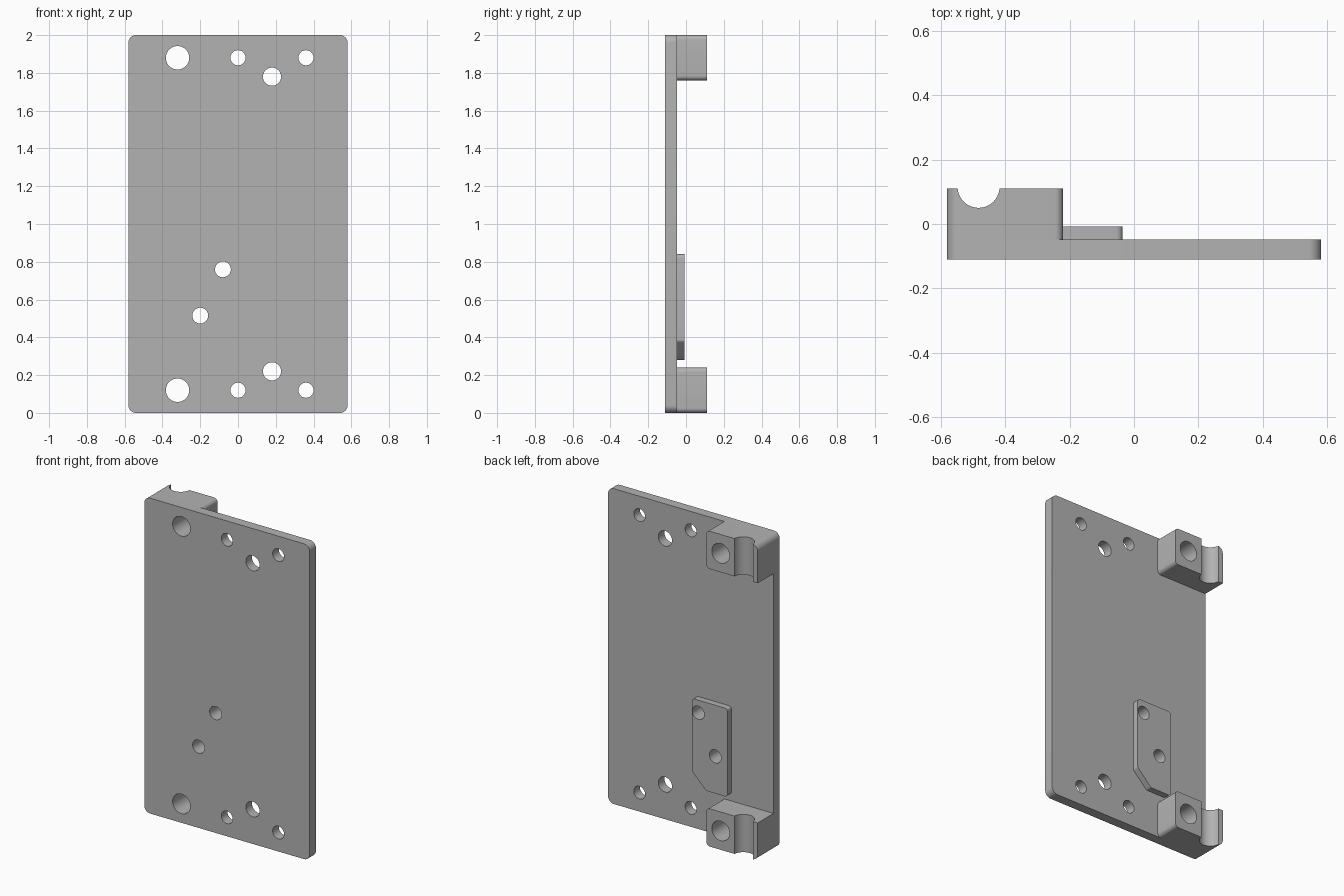
import bpy, bmesh, math
from mathutils import Vector

if "Cube" in bpy.data.objects:
    bpy.data.objects.remove(bpy.data.objects["Cube"])

grey = bpy.data.materials.new("plain grey")
grey.diffuse_color = (0.45, 0.45, 0.45, 1)
grey.use_nodes = True
grey.node_tree.nodes["Principled BSDF"].inputs["Base Color"].default_value = grey.diffuse_color


def rounded(corners, steps=8):
    """Outline from (x, z, radius) corners, each filleted by its radius."""
    out = []
    n = len(corners)
    for i, (x, z, r) in enumerate(corners):
        p = Vector((x, z))
        if r == 0:
            out.append(p)
            continue
        a = (Vector(corners[i - 1][:2]) - p).normalized()
        b = (Vector(corners[(i + 1) % n][:2]) - p).normalized()
        half = a.angle(b) / 2
        c = p + (a + b).normalized() * r / math.sin(half)
        start = p + a * r / math.tan(half) - c
        end = p + b * r / math.tan(half) - c
        sweep = math.atan2(start.x * end.y - start.y * end.x, start.dot(end))
        for k in range(steps + 1):
            t = sweep * k / steps
            out.append(c + Vector((start.x * math.cos(t) - start.y * math.sin(t),
                                   start.x * math.sin(t) + start.y * math.cos(t))))
    return out


def circle(x, z, r, n=40):
    return [Vector((x + r * math.cos(2 * math.pi * k / n),
                    z + r * math.sin(2 * math.pi * k / n))) for k in range(n)]


def extrude(name, outline, lo, hi, along_z=False):
    """Solid from an outline: XZ outline along y, or XY outline along z."""
    bm = bmesh.new()
    place = (lambda p, h: (p.x, p.y, h)) if along_z else (lambda p, h: (p.x, h, p.y))
    face = bm.faces.new([bm.verts.new(place(p, lo)) for p in outline])
    ext = bmesh.ops.extrude_face_region(bm, geom=[face])
    move = (0, 0, hi - lo) if along_z else (0, hi - lo, 0)
    bmesh.ops.translate(bm, vec=move,
                        verts=[v for v in ext["geom"] if isinstance(v, bmesh.types.BMVert)])
    bmesh.ops.recalc_face_normals(bm, faces=bm.faces)
    me = bpy.data.meshes.new(name)
    bm.to_mesh(me)
    bm.free()
    me.materials.append(grey)
    ob = bpy.data.objects.new(name, me)
    bpy.context.collection.objects.link(ob)
    return ob


def finish(ob, cutters):
    """Cut the holes, remove the cutters and smooth the round walls."""
    bpy.ops.object.select_all(action='DESELECT')
    bpy.context.view_layer.objects.active = ob
    ob.select_set(True)
    for c in cutters:
        c.hide_render = True
        mod = ob.modifiers.new("cut", 'BOOLEAN')
        mod.operation, mod.solver, mod.object = 'DIFFERENCE', 'EXACT', c
        bpy.ops.object.modifier_apply(modifier=mod.name)
        bpy.data.objects.remove(c)
    bpy.ops.object.shade_smooth_by_angle(angle=math.radians(30))


def hole(x, z, r):
    return extrude("hole_cutter", circle(x, z, r), -0.3, 0.3)


W, BACK = 0.58, -0.048
PAD_HOLES = [(-0.08, 0.76, 0.042), (-0.20, 0.515, 0.042)]
END_HOLES = [(-0.32, 0.12, 0.062), (0, 0.12, 0.04), (0.36, 0.12, 0.04), (0.18, 0.22, 0.048)]

# Back plate with mirrored holes at both ends
plate = extrude("plate", rounded([(-W, 0, 0.04), (W, 0, 0.04), (W, 2, 0.04), (-W, 2, 0.04)]),
                -0.11, BACK)
finish(plate, [hole(*h) for h in PAD_HOLES + END_HOLES]
       + [hole(x, 2 - z, r) for x, z, r in END_HOLES])

# Rod clamp blocks, bottom and top, with a bolt hole and a half-round groove
for name, flip in (("lower_block", False), ("upper_block", True)):
    mz = (lambda z: 2 - z) if flip else (lambda z: z)
    corners = [(-W, 0, 0.04), (-0.22, 0, 0.025), (-0.22, 0.24, 0.025), (-W, 0.24, 0)]
    block = extrude(name, rounded([(x, mz(z), r) for x, z, r in corners]), BACK, 0.11)
    groove = extrude("groove_cutter", circle(-0.482, 0.115, 0.065),
                     mz(0.12) - 0.3, mz(0.12) + 0.3, along_z=True)
    finish(block, [hole(-0.32, mz(0.12), 0.062), groove])

# Raised pad with one clipped corner
pad = extrude("pad", rounded([(-0.285, 0.28, 0.02), (-0.135, 0.28, 0.02), (-0.035, 0.38, 0.02),
                              (-0.035, 0.84, 0.02), (-0.285, 0.84, 0.02)]), BACK, -0.008)
finish(pad, [hole(*h) for h in PAD_HOLES])
